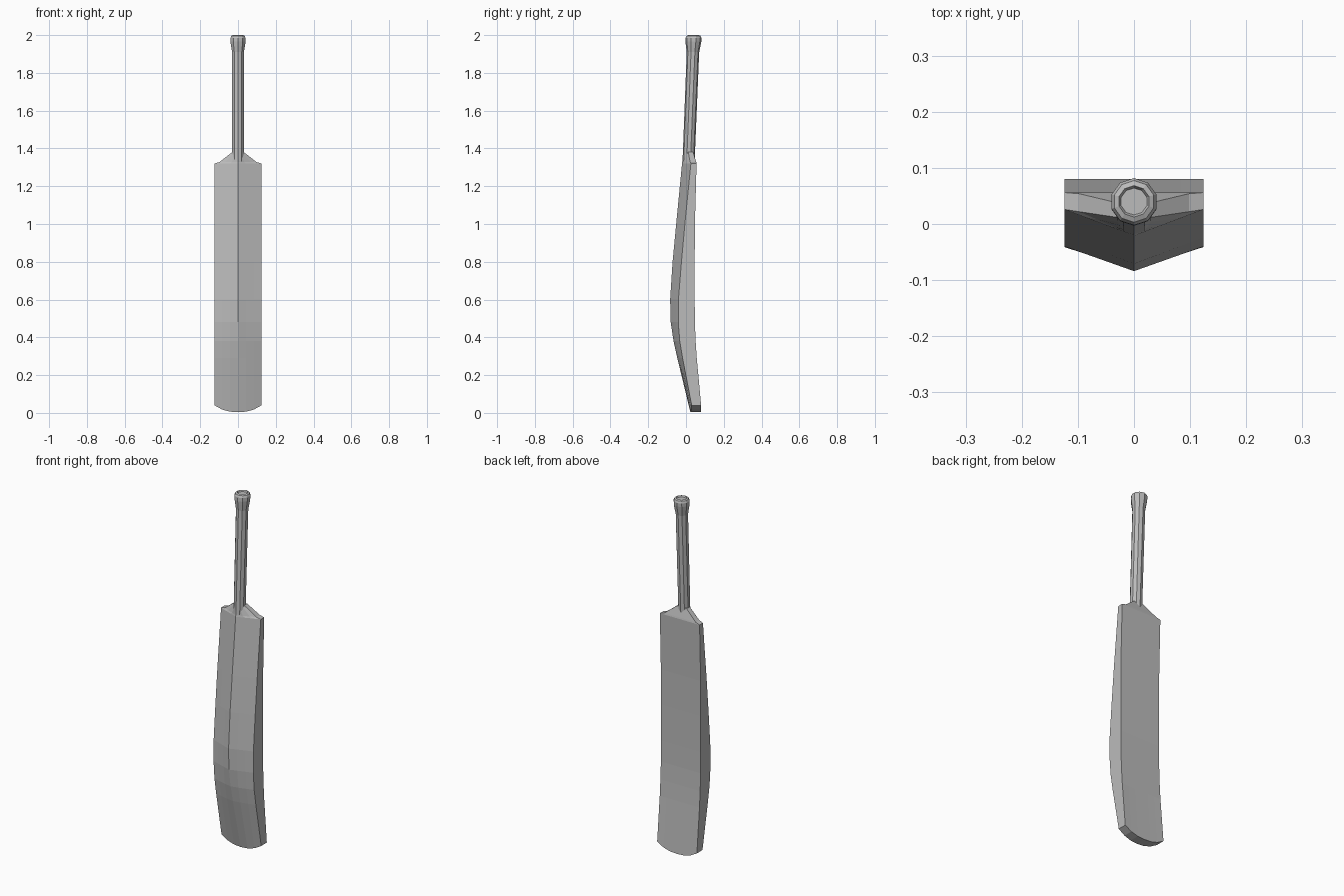
import bpy, bmesh, math

cube = bpy.data.objects.get("Cube")
if cube:
    bpy.data.objects.remove(cube, do_unlink=True)

grey = bpy.data.materials.new("plain grey")
grey.use_nodes = True
COLOUR = (0.5, 0.5, 0.5, 1)
grey.diffuse_color = COLOUR
grey.node_tree.nodes["Principled BSDF"].inputs["Base Color"].default_value = COLOUR


def loft(name, rings, cap):
    """Skin a stack of equal-length closed rings."""
    bm = bmesh.new()
    loops = [[bm.verts.new(p) for p in ring] for ring in rings]
    n = len(loops[0])
    for a, b in zip(loops, loops[1:]):
        for i in range(n):
            j = (i + 1) % n
            bm.faces.new((a[i], a[j], b[j], b[i]))
    for loop in (loops[0], loops[-1]):
        cap(bm, loop)
    bmesh.ops.recalc_face_normals(bm, faces=bm.faces)
    mesh = bpy.data.meshes.new(name)
    bm.to_mesh(mesh)
    bm.free()
    mesh.materials.append(grey)
    obj = bpy.data.objects.new(name, mesh)
    bpy.context.collection.objects.link(obj)
    return obj


# Blade: ridged front, flat back, curved toe, sloping shoulders
COLUMNS = (-1, -0.68, -0.34, 0, 0.34, 0.68, 1)


def blade_ring(z, half, back, edge, ridge, power=1, drop=0):
    front_row, back_row = [], []
    for c in COLUMNS:
        zc = z - drop * (1 - abs(c) ** 2.5)
        front_row.append((c * half, ridge + (edge - ridge) * abs(c) ** power, zc))
        back_row.append((c * half, back, zc))
    return front_row + back_row[::-1]


def blade_cap(bm, loop):
    n = len(loop)
    for i in range(n // 2 - 1):
        bm.faces.new((loop[i], loop[i + 1], loop[n - 2 - i], loop[n - 1 - i]))


W = 0.124
sections = [
    (0.04, W, 0.08, 0.03, 0.023, 1.5, 0.036),
    (0.29, W, 0.057, -0.018, -0.046, 1.4),
    (0.38, W, 0.051, -0.033, -0.066, 1.2),
    (0.48, W, 0.047, -0.041, -0.081),
    (0.60, W, 0.046, -0.040, -0.084),
    (0.80, W, 0.046, -0.024, -0.071),
    (1.00, W, 0.047, -0.006, -0.052),
    (1.32, W, 0.056, 0.026, -0.021),
    (1.328, 0.098, 0.054, 0.022, -0.020),
    (1.38, 0.031, 0.038, 0.012, -0.016),
]
loft("blade", [blade_ring(*s) for s in sections], blade_cap)

# Handle: ten-sided grip leaning back, flared knob with a dished top
SIDES = 10


def handle_ring(z, radius):
    centre = 0.014 + (z - 1.34) * 0.04
    angles = [2 * math.pi * i / SIDES - math.pi / 2 for i in range(SIDES)]
    return [(radius * math.cos(a), centre + radius * math.sin(a), z) for a in angles]


profile = [(1.33, 0.032), (1.91, 0.033), (1.945, 0.039), (1.965, 0.042),
           (1.985, 0.042), (1.996, 0.037), (2.0, 0.028), (1.992, 0.024)]
loft("handle", [handle_ring(z, r) for z, r in profile],
     lambda bm, loop: bm.faces.new(loop))
